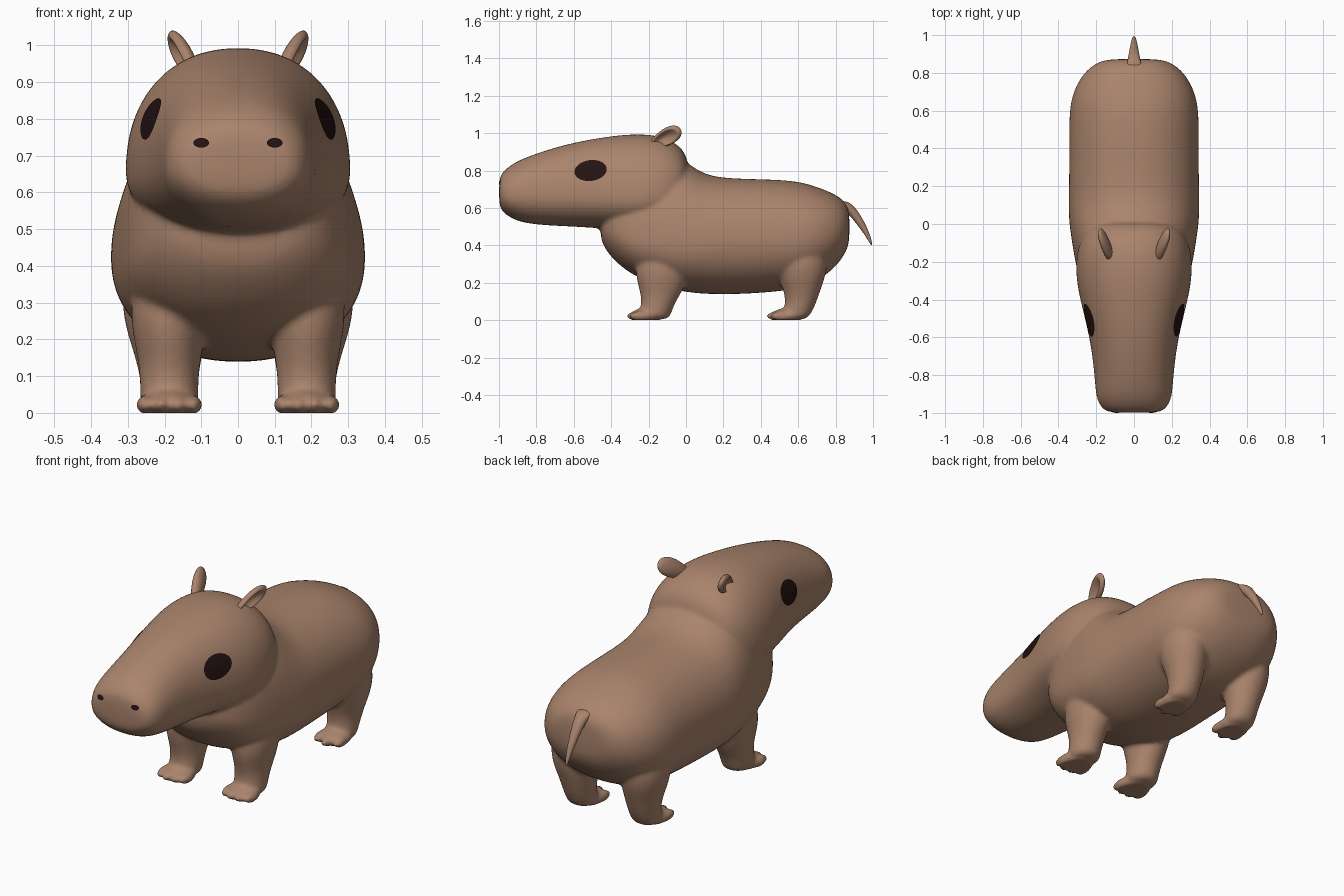
import bpy, bmesh, math
from mathutils import Vector, Matrix
from mathutils.bvhtree import BVHTree

if "Cube" in bpy.data.objects:
    bpy.data.objects.remove(bpy.data.objects["Cube"])


def material(name, colour):
    mat = bpy.data.materials.new(name)
    mat.use_nodes = True
    mat.diffuse_color = (*colour, 1)
    mat.node_tree.nodes["Principled BSDF"].inputs["Base Color"].default_value = (*colour, 1)
    return mat


fur = material("brown fur", (0.40, 0.23, 0.15))
dark = material("dark eye", (0.018, 0.006, 0.006))


def finish(name, bm, mat, recalc=True):
    if recalc:
        bmesh.ops.recalc_face_normals(bm, faces=bm.faces)
    mesh = bpy.data.meshes.new(name)
    bm.to_mesh(mesh)
    bm.free()
    mesh.materials.append(mat)
    mesh.polygons.foreach_set("use_smooth", [True] * len(mesh.polygons))
    obj = bpy.data.objects.new(name, mesh)
    bpy.context.collection.objects.link(obj)
    return obj


def apply_modifier(obj, kind, **settings):
    mod = obj.modifiers.new(kind, kind)
    for key, value in settings.items():
        setattr(mod, key, value)
    bpy.ops.object.select_all(action='DESELECT')
    obj.select_set(True)
    bpy.context.view_layer.objects.active = obj
    bpy.ops.object.modifier_apply(modifier=mod.name)


def loft(name, rings):
    """Skin closed rings of points, cap both ends and round the result."""
    bm = bmesh.new()
    rows = [[bm.verts.new(p) for p in ring] for ring in rings]
    n = len(rows[0])
    for a, b in zip(rows, rows[1:]):
        for i in range(n):
            j = (i + 1) % n
            bm.faces.new((a[i], a[j], b[j], b[i]))
    bm.faces.new(rows[0])
    bm.faces.new(rows[-1])
    obj = finish(name, bm, fur)
    apply_modifier(obj, 'SUBSURF', levels=2)
    return obj


def power(value, exponent):
    return math.copysign(abs(value) ** (2 / exponent), value)


def trunk(name, sections, exponent, steps=28):
    """Sections along y: y, underside, top, half width, height of the widest point."""
    rings = []
    for y, low, high, half, wide in sections:
        ring = []
        for i in range(steps):
            a = math.tau * i / steps
            s = power(math.sin(a), exponent)
            reach = high - wide if s > 0 else wide - low
            ring.append((half * power(math.cos(a), exponent), y, wide + s * reach))
        rings.append(ring)
    return loft(name, rings)


def limb(name, sections, steps=14):
    """Sections up z: z, x, y, x radius, y radius."""
    return loft(name, [[(x + rx * math.cos(math.tau * i / steps),
                         y + ry * math.sin(math.tau * i / steps), z)
                        for i in range(steps)] for z, x, y, rx, ry in sections])


def ellipsoid(name, centre, radii, turn=Matrix()):
    bm = bmesh.new()
    bmesh.ops.create_uvsphere(bm, u_segments=24, v_segments=16, radius=1)
    bm.transform(Matrix.Translation(centre) @ turn @ Matrix.Diagonal((*radii, 1)))
    return finish(name, bm, fur)


# Torso and head
parts = [trunk("body", [
    (-.46, .43, .60, .13, .5), (-.42, .36, .70, .21, .5), (-.35, .285, .80, .265, .46),
    (-.25, .22, .88, .305, .43), (-.1, .17, .92, .33, .41), (0, .148, .85, .345, .41),
    (.1, .138, .775, .35, .42), (.25, .135, .758, .345, .43), (.45, .147, .755, .345, .43),
    (.6, .165, .745, .345, .43), (.7, .205, .715, .325, .45), (.8, .28, .675, .27, .47),
    (.855, .36, .63, .2, .49), (.875, .42, .58, .13, .5)], 2.15),
    trunk("head", [
    (-1.0, .62, .75, .12, .68), (-.985, .58, .79, .165, .67), (-.93, .54, .837, .2, .67),
    (-.85, .514, .875, .207, .67), (-.7, .503, .926, .22, .67), (-.55, .497, .962, .248, .67),
    (-.4, .485, .986, .287, .66), (-.28, .48, .998, .31, .65), (-.15, .5, .992, .308, .66),
    (-.05, .55, .95, .27, .69), (.02, .62, .87, .2, .72)], 2.2)]

# Legs and toes on both sides
for side, word in ((1, "left"), (-1, "right")):
    parts.append(limb("front_leg_" + word, [
        (.0, side * .187, -.17, .078, .08), (.04, side * .187, -.165, .082, .09),
        (.1, side * .187, -.145, .082, .092), (.17, side * .187, -.13, .092, .125),
        (.26, side * .19, -.13, .11, .15), (.4, side * .18, -.12, .1, .13)]))
    parts.append(limb("hind_leg_" + word, [
        (.0, side * .187, .58, .075, .065), (.04, side * .187, .595, .078, .08),
        (.1, side * .187, .617, .082, .085), (.17, side * .19, .62, .098, .105),
        (.26, side * .2, .62, .12, .14), (.4, side * .2, .62, .12, .14)]))
    for foot, y, offsets in (("front", -.255, (-.066, -.024, .022, .066)),
                             ("hind", .5, (-.058, 0, .058))):
        parts.append(ellipsoid(foot + "_foot_" + word, (side * .187, y + .04, .024), (.08, .085, .04)))
        for k, dx in enumerate(offsets):
            parts.append(ellipsoid(f"{foot}_toe_{k}_{word}",
                                   (side * (.187 + dx), y - .012 + abs(dx) * .35, .022),
                                   (.024, .06, .026)))

# Fuse everything into one smooth skin with flat soles
bpy.ops.object.select_all(action='DESELECT')
for part in parts:
    part.select_set(True)
skin = parts[0]
bpy.context.view_layer.objects.active = skin
bpy.ops.object.join()
apply_modifier(skin, 'REMESH', mode='VOXEL', voxel_size=.011, use_smooth_shade=True)
apply_modifier(skin, 'SMOOTH', factor=.5, iterations=7)
for v in skin.data.vertices:
    v.co.z = max(v.co.z, 0)

# Cupped ears, leaning back and outward
for side, word in ((1, "left"), (-1, "right")):
    bm = bmesh.new()
    bmesh.ops.create_uvsphere(bm, u_segments=32, v_segments=24, radius=1,
                              matrix=Matrix.Rotation(math.pi / 2, 4, 'Y'))
    for v in bm.verts:
        radial = math.hypot(v.co.y, v.co.z)
        if v.co.x > 0:
            v.co.x -= 1.35 * max(0, 1 - (radial / .8) ** 2)
        v.co.z *= .8 + .25 * v.co.y
    bm.transform(Matrix.Translation((.15, -.115, .972)) @ Matrix.Rotation(math.radians(16), 4, 'Y')
                 @ Matrix.Rotation(math.radians(-12), 4, 'Z')
                 @ Matrix.Rotation(math.radians(33), 4, 'X') @ Matrix.Diagonal((.026, .105, .056, 1)))
    bm.transform(Matrix.Diagonal((side, 1, 1, 1)))
    finish("ear_" + word, bm, fur)

# Tapered tail
limb("tail", [(.40, 0, .993, .005, .005), (.44, 0, .978, .012, .012), (.5, 0, .945, .02, .022),
              (.56, 0, .905, .027, .03), (.61, 0, .86, .036, .04), (.64, 0, .81, .045, .05)])

# Eyes and nostrils as thin plates laid on the skin
tree = BVHTree.FromPolygons([v.co.copy() for v in skin.data.vertices],
                            [tuple(p.vertices) for p in skin.data.polygons])


def plate(name, centre, u, v, direction, steps=32, rings=6):
    """Disc spanned by u and v, dropped onto the skin along direction."""
    def drop(r, a):
        start = centre + r * (u * math.cos(a) + v * math.sin(a))
        hit, normal, _, _ = tree.ray_cast(start - direction * 2, direction)
        return (hit if hit else start) - direction * .005
    bm = bmesh.new()
    hub = bm.verts.new(drop(0, 0))
    rows = [[bm.verts.new(drop((k + 1) / rings, math.tau * i / steps)) for i in range(steps)]
            for k in range(rings)]
    for i in range(steps):
        j = (i + 1) % steps
        bm.faces.new((hub, rows[0][i], rows[0][j]))
        for a, b in zip(rows, rows[1:]):
            bm.faces.new((a[i], b[i], b[j], a[j]))
    bm.normal_update()
    if sum((f.normal for f in bm.faces), Vector()).dot(direction) > 0:
        bmesh.ops.reverse_faces(bm, faces=bm.faces)
    finish(name, bm, dark, recalc=False)


for side, word in ((1, "left"), (-1, "right")):
    plate("eye_" + word, Vector((0, -.51, .8)), Vector((0, .086, .012)),
          Vector((0, -.008, .055)), Vector((-side, 0, 0)))
    plate("nostril_" + word, Vector((side * .1, 0, .735)), Vector((.021, 0, 0)),
          Vector((0, 0, .013)), Vector((0, 1, 0)))
